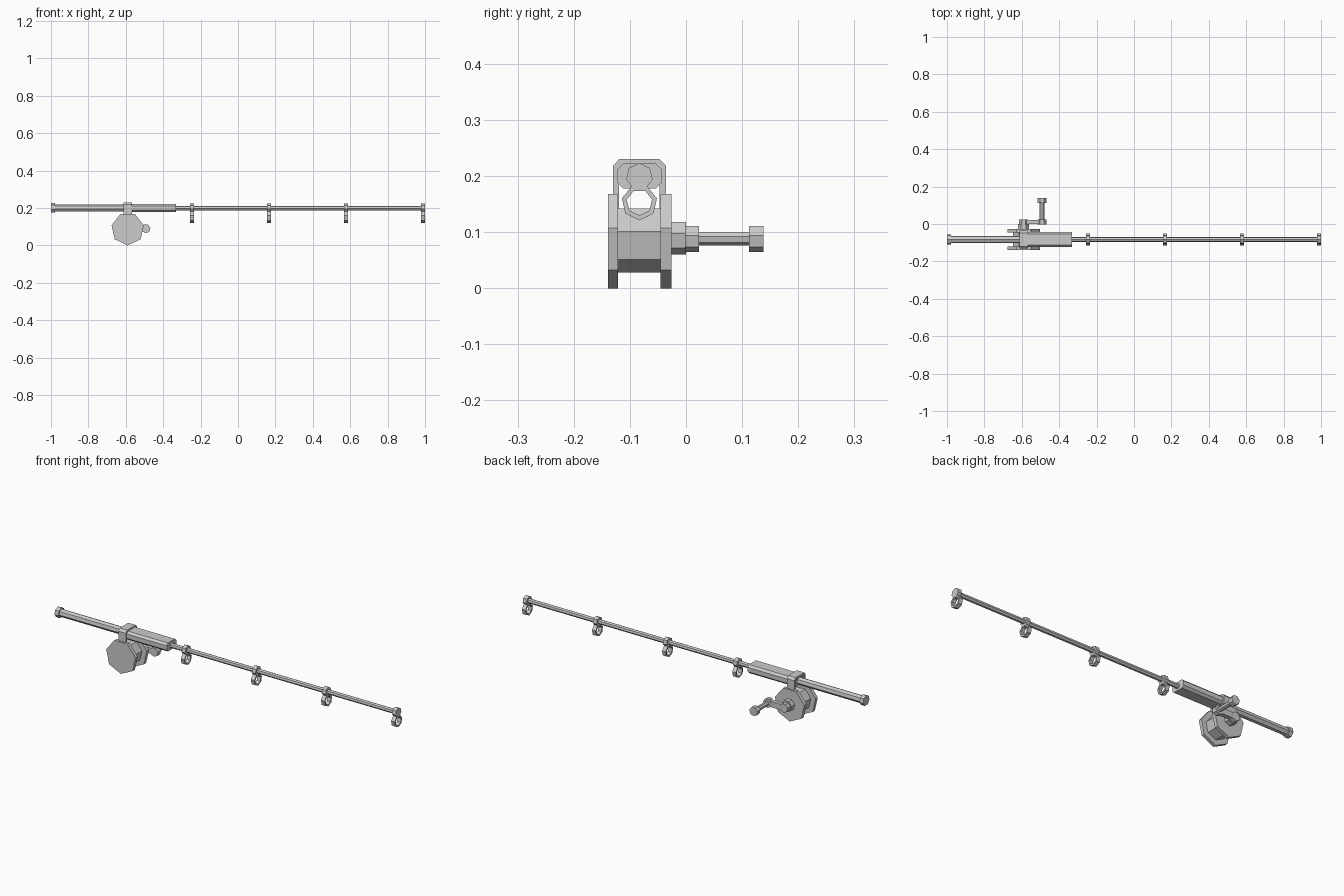
import bpy, bmesh, math

if "Cube" in bpy.data.objects:
    bpy.data.objects.remove(bpy.data.objects["Cube"])

ROD_Y, ROD_Z = -0.083, 0.199
REEL_X, REEL_Z = -0.59, 0.088
KNOB_X = -0.492


def poly(cu, cz, r, vertex_up=False, n=7):
    """Regular polygon with one corner straight down (or up)."""
    start = math.pi / 2 if vertex_up else -math.pi / 2
    return [(cu + r * math.cos(start + i * math.tau / n),
             cz + r * math.sin(start + i * math.tau / n)) for i in range(n)]


def chamfered(cu, cz, hu, hz, c):
    return [(cu + hu, cz + hz - c), (cu + hu - c, cz + hz), (cu - hu + c, cz + hz), (cu - hu, cz + hz - c),
            (cu - hu, cz - hz + c), (cu - hu + c, cz - hz), (cu + hu - c, cz - hz), (cu + hu, cz - hz + c)]


def prism(name, profile, axis, a, b, hole=None):
    """Extrude a profile from a to b along x or y, optionally with a matching hole."""
    bm = bmesh.new()

    def loop(pts, t):
        return [bm.verts.new((t, u, z) if axis == 'x' else (u, t, z)) for u, z in pts]

    def bridge(l1, l2):
        for i in range(len(l1)):
            j = (i + 1) % len(l1)
            bm.faces.new((l1[i], l1[j], l2[j], l2[i]))

    o1, o2 = loop(profile, a), loop(profile, b)
    bridge(o1, o2)
    if hole:
        i1, i2 = loop(hole, a), loop(hole, b)
        bridge(i1, i2)
        bridge(o1, i1)
        bridge(o2, i2)
    else:
        bm.faces.new(o1)
        bm.faces.new(o2)
    bmesh.ops.recalc_face_normals(bm, faces=bm.faces)
    mesh = bpy.data.meshes.new(name)
    bm.to_mesh(mesh)
    bm.free()
    obj = bpy.data.objects.new(name, mesh)
    bpy.context.collection.objects.link(obj)
    return obj


# Rod, grips and butt cap
for name, r, a, b in (("rod_blank", 0.0125, -0.4, 0.995),
                      ("rear_grip", 0.020, -0.99, -0.57),
                      ("butt_cap", 0.027, -1.0, -0.978)):
    prism(name, poly(ROD_Y, ROD_Z, r, True), 'x', a, b)
prism("fore_grip", chamfered(ROD_Y, 0.2, 0.040, 0.0225, 0.011), 'x', -0.607, -0.332)

# Line guides: collar with a hanging ring
for i in range(4):
    x = 0.989 - 0.4115 * i
    prism(f"guide_collar_{i + 1}", poly(ROD_Y, ROD_Z, 0.0242, True), 'x', x - 0.011, x + 0.011)
    prism(f"guide_ring_{i + 1}", poly(ROD_Y, 0.153, 0.032), 'x', x - 0.0105, x + 0.0105,
          hole=poly(ROD_Y, 0.153, 0.023))

# Reel clamp: arch over the grip down to the flanges
half = [(0.036, 0.14), (0.036, 0.213), (0.030, 0.219)]
outer = [(0.036, 0.23), (0.0475, 0.218), (0.0475, 0.14)]
right = [(ROD_Y + u, z) for u, z in outer[::-1]]
left = [(ROD_Y - u, z) for u, z in outer]
inner_l = [(ROD_Y - u, z) for u, z in half]
inner_r = [(ROD_Y + u, z) for u, z in half[::-1]]
prism("reel_clamp", right + left + inner_l + inner_r, 'x', -0.611, -0.567)

# Reel: flanges, spool, hub
prism("flange_front", poly(REEL_X, REEL_Z, 0.0884), 'y', -0.139, -0.121)
prism("flange_back", poly(REEL_X, REEL_Z, 0.0884), 'y', -0.045, -0.026)
prism("spool", poly(REEL_X, REEL_Z, 0.0596), 'y', -0.125, -0.04)
prism("crank_hub", poly(REEL_X, 0.0905, 0.0306), 'y', -0.03, 0.0)

# Crank: arm with two round ends, handle shaft and knob
for name, x in (("crank_inner_end", REEL_X), ("crank_outer_end", KNOB_X)):
    prism(name, poly(x, REEL_Z + 0.001, 0.0242), 'y', -0.002, 0.023)
bar = [(REEL_X, 0.074), (KNOB_X, 0.074), (KNOB_X, 0.104), (REEL_X, 0.104)]
prism("crank_arm", bar, 'y', 0.0005, 0.0225)
prism("handle_shaft", poly(KNOB_X, REEL_Z + 0.001, 0.0125), 'y', 0.02, 0.117)
prism("handle_knob", poly(KNOB_X, REEL_Z + 0.001, 0.0242), 'y', 0.112, 0.138)
